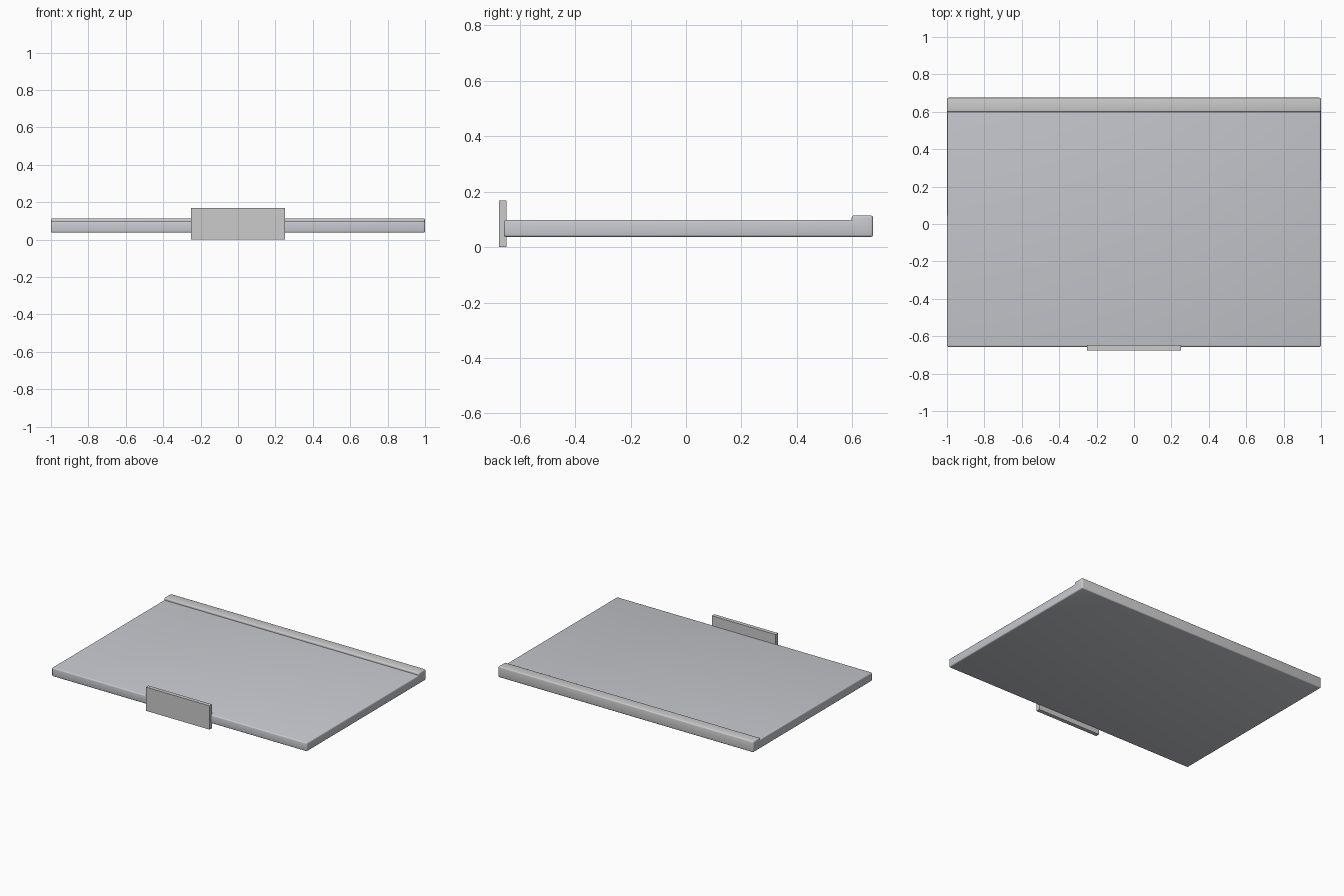
import bpy, bmesh

if "Cube" in bpy.data.objects:
    bpy.data.objects.remove(bpy.data.objects["Cube"])


def material(name, rgb):
    m = bpy.data.materials.new(name)
    m.diffuse_color = (*rgb, 1)
    m.use_nodes = True
    m.node_tree.nodes["Principled BSDF"].inputs["Base Color"].default_value = m.diffuse_color
    return m


def new_object(name, bm):
    bmesh.ops.recalc_face_normals(bm, faces=bm.faces)
    me = bpy.data.meshes.new(name)
    bm.to_mesh(me)
    bm.free()
    ob = bpy.data.objects.new(name, me)
    bpy.context.collection.objects.link(ob)
    return ob


# Tray panel with raised rear lip: side profile (y, z) extruded along x
LIP_Y, TOP = 0.598, 0.098
profile = [(-0.657, 0.037), (0.675, 0.037), (0.675, 0.114),
           (LIP_Y, 0.114), (LIP_Y, TOP), (-0.657, TOP)]
bm = bmesh.new()
face = bm.faces.new([bm.verts.new((-1, y, z)) for y, z in profile])
ext = bmesh.ops.extrude_face_region(bm, geom=[face])
for v in ext["geom"]:
    if isinstance(v, bmesh.types.BMVert):
        v.co.x = 1
bmesh.ops.recalc_face_normals(bm, faces=bm.faces)

# Round every outer edge, leaving the inner corner of the lip sharp
inner = lambda v: abs(v.co.y - LIP_Y) < 1e-4 and abs(v.co.z - TOP) < 1e-4
edges = [e for e in bm.edges if not all(inner(v) for v in e.verts)]
bmesh.ops.bevel(bm, geom=edges, offset=0.012, segments=3, profile=0.5,
                affect='EDGES', clamp_overlap=True)
panel = new_object("panel", bm)
panel.data.materials.append(material("panel_grey", (0.58, 0.59, 0.63)))
panel.data.materials.append(material("lip_grey", (0.7, 0.7, 0.7)))
for p in panel.data.polygons:
    if p.center.y > LIP_Y - 0.002 and p.center.z > 0.04:
        p.material_index = 1
bpy.context.view_layer.objects.active = panel
panel.select_set(True)
bpy.ops.object.shade_smooth_by_angle(angle=0.7)

# Flat front pull plate
bm = bmesh.new()
bmesh.ops.create_cube(bm, size=1)
for v in bm.verts:
    v.co.x *= 0.5
    v.co.y = -0.661 + v.co.y * 0.028
    v.co.z = 0.084 + v.co.z * 0.168
new_object("front_plate", bm)
